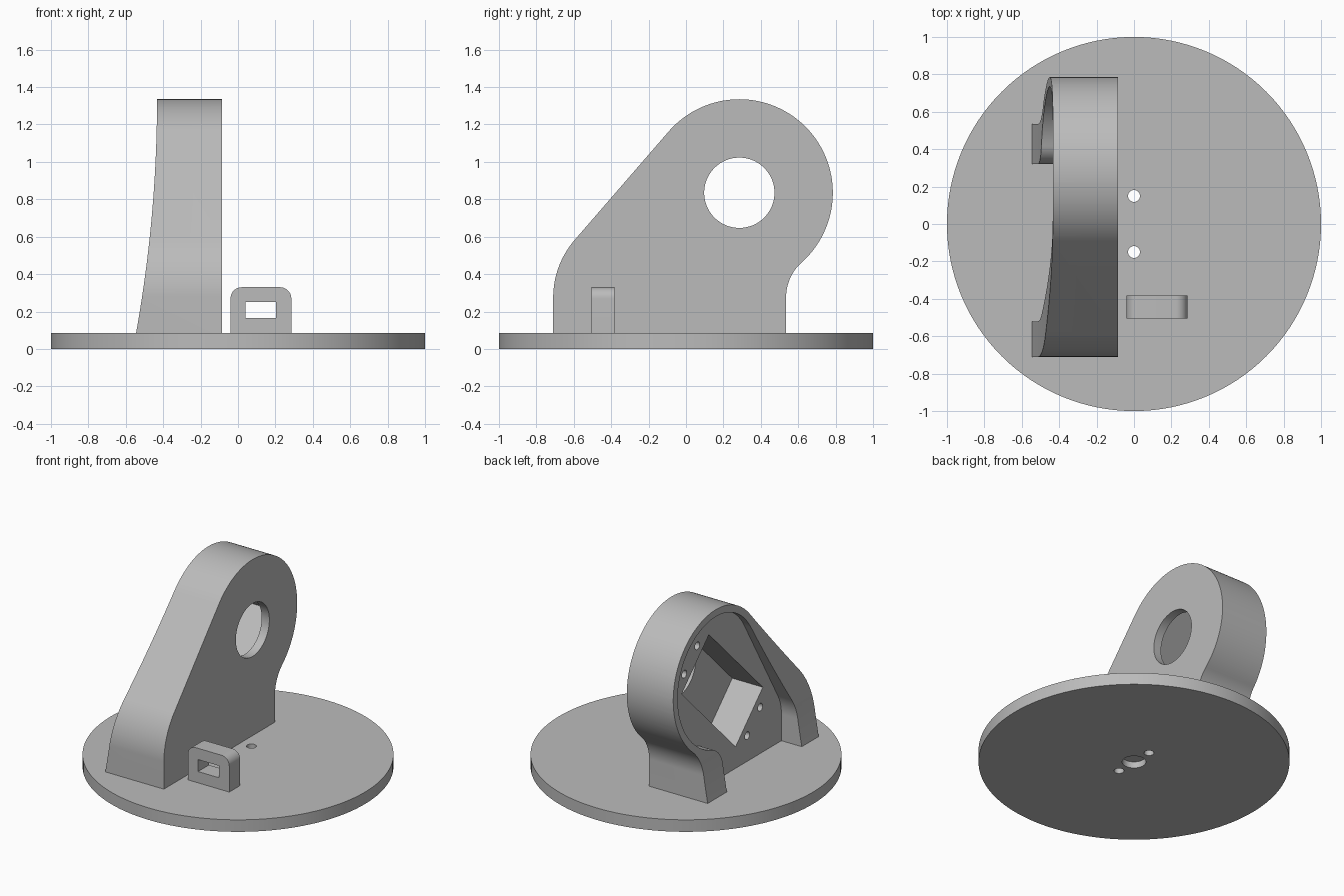
import bpy, bmesh, math

cube = bpy.data.objects.get("Cube")
if cube:
    bpy.data.objects.remove(cube, do_unlink=True)

grey = bpy.data.materials.new("matte grey")
grey.use_nodes = True
grey.diffuse_color = (0.5, 0.5, 0.5, 1)
grey.node_tree.nodes["Principled BSDF"].inputs["Base Color"].default_value = (0.5, 0.5, 0.5, 1)


def arc(cx, cy, r, start, end, n=48):
    """Points on an arc, angles in radians."""
    return [(cx + r * math.cos(start + (end - start) * i / n),
             cy + r * math.sin(start + (end - start) * i / n)) for i in range(n + 1)]


def circle(cx, cy, r, n=48):
    return arc(cx, cy, r, 0, 2 * math.pi, n)[:-1]


def prism(name, outline, axis, low, high):
    """Extrude a 2D outline along an axis; the outline uses the other two axes in order."""
    bm = bmesh.new()
    rings = []
    for level in (low, high):
        ring = []
        for point in outline:
            co = list(point)
            co.insert("xyz".index(axis), level)
            ring.append(bm.verts.new(co))
        bm.faces.new(ring)
        rings.append(ring)
    a, b = rings
    for i in range(len(a)):
        j = (i + 1) % len(a)
        bm.faces.new((a[i], a[j], b[j], b[i]))
    bmesh.ops.recalc_face_normals(bm, faces=bm.faces)
    mesh = bpy.data.meshes.new(name)
    bm.to_mesh(mesh)
    bm.free()
    mesh.materials.append(grey)
    obj = bpy.data.objects.new(name, mesh)
    bpy.context.collection.objects.link(obj)
    return obj


def activate(obj):
    bpy.ops.object.select_all(action="DESELECT")
    obj.select_set(True)
    bpy.context.view_layer.objects.active = obj


def cut(obj, cutter):
    """Subtract the cutter, then discard it."""
    mod = obj.modifiers.new("cut", "BOOLEAN")
    mod.operation = "DIFFERENCE"
    mod.solver = "EXACT"
    mod.object = cutter
    activate(obj)
    bpy.ops.object.modifier_apply(modifier=mod.name)
    bpy.data.objects.remove(cutter, do_unlink=True)


def finish(obj):
    activate(obj)
    bpy.ops.object.shade_smooth_by_angle(angle=math.radians(25))


BASE_TOP = 0.085
HUB_Y, HUB_Z = 0.285, 0.835
BEND_Z = 0.275
HEEL_Y = -0.24


def bracket_outline(front, back, hub_r, bottom):
    """Heel arc, tangent slope, round head, then a concave neck down to the back foot."""
    heel_r = HEEL_Y - front
    dy, dz = HUB_Y - HEEL_Y, HUB_Z - BEND_Z
    tangent = math.atan2(dz, dy) + math.acos((heel_r - hub_r) / math.hypot(dy, dz))
    k = back - HUB_Y
    neck_r = (k * k + dz * dz - hub_r * hub_r) / (2 * (hub_r - k))
    neck = math.atan2(-dz, k + neck_r)
    points = [(front, bottom)]
    points += arc(HEEL_Y, BEND_Z, heel_r, math.pi, tangent, 24)
    points += arc(HUB_Y, HUB_Z, hub_r, tangent, neck, 80)
    points += arc(back + neck_r, BEND_Z, neck_r, neck + math.pi, math.pi, 24)[1:]
    return points + [(back, bottom)]


# Round base with two screw holes and a blind recess underneath
base = prism("round_base", circle(0, 0, 1, 128), "z", 0, BASE_TOP)
for y in (-0.15, 0.15):
    cut(base, prism("screw_cutter", circle(0, y, 0.032, 32), "z", -0.1, 0.2))
cut(base, prism("recess_cutter", circle(0, 0, 0.077), "z", -0.1, 0.045))
finish(base)

# Upright bracket
bracket = prism("upright_bracket", bracket_outline(-0.71, 0.535, 0.5, 0.06), "x", -0.62, -0.085)

# Flared outer side, thinner towards the top
flare = [(-0.433 - 0.112 * ((1.335 - z) / 1.25) ** 2, z)
         for z in [0.03 + 1.37 * i / 40 for i in range(41)]]
cut(bracket, prism("flare_cutter", [(-0.9, 0.03)] + flare + [(-0.9, 1.4)], "y", -1, 1))

# Hollow side with a rim around it
cut(bracket, prism("hollow_cutter", bracket_outline(-0.52, 0.32, 0.45, 0.03), "x", -0.8, -0.385))

# Tilted rectangular pocket, lined up with the round opening
S = math.sqrt(0.5)


def tilted(along, across):
    return (HUB_Y + S * (along + across), HUB_Z + S * (along - across))


pocket = [tilted(a, b) for a, b in ((0.227, -0.216), (0.227, 0.216), (-0.628, 0.216), (-0.628, -0.216))]
cut(bracket, prism("pocket_cutter", pocket, "x", -0.5, -0.145))
cut(bracket, prism("opening_cutter", circle(HUB_Y, HUB_Z, 0.188, 64), "x", -0.3, 0.1))

# Four blind screw holes at the pocket ends
for along in (0.298, -0.7):
    for across in (-0.103, 0.103):
        y, z = tilted(along, across)
        cut(bracket, prism("pilot_cutter", circle(y, z, 0.027, 24), "x", -0.5, -0.16))
finish(bracket)

# Small loop for a strap, with rounded top corners
left, right, top, r = -0.04, 0.285, 0.33, 0.06
loop_outline = [(left, 0.06), (right, 0.06)]
loop_outline += arc(right - r, top - r, r, 0, math.pi / 2, 12)
loop_outline += arc(left + r, top - r, r, math.pi / 2, math.pi, 12)
loop = prism("strap_loop", loop_outline, "y", -0.505, -0.382)
window = [(0.04, 0.165), (0.204, 0.165), (0.204, 0.25), (0.04, 0.25)]
cut(loop, prism("window_cutter", window, "y", -0.7, -0.2))
finish(loop)
